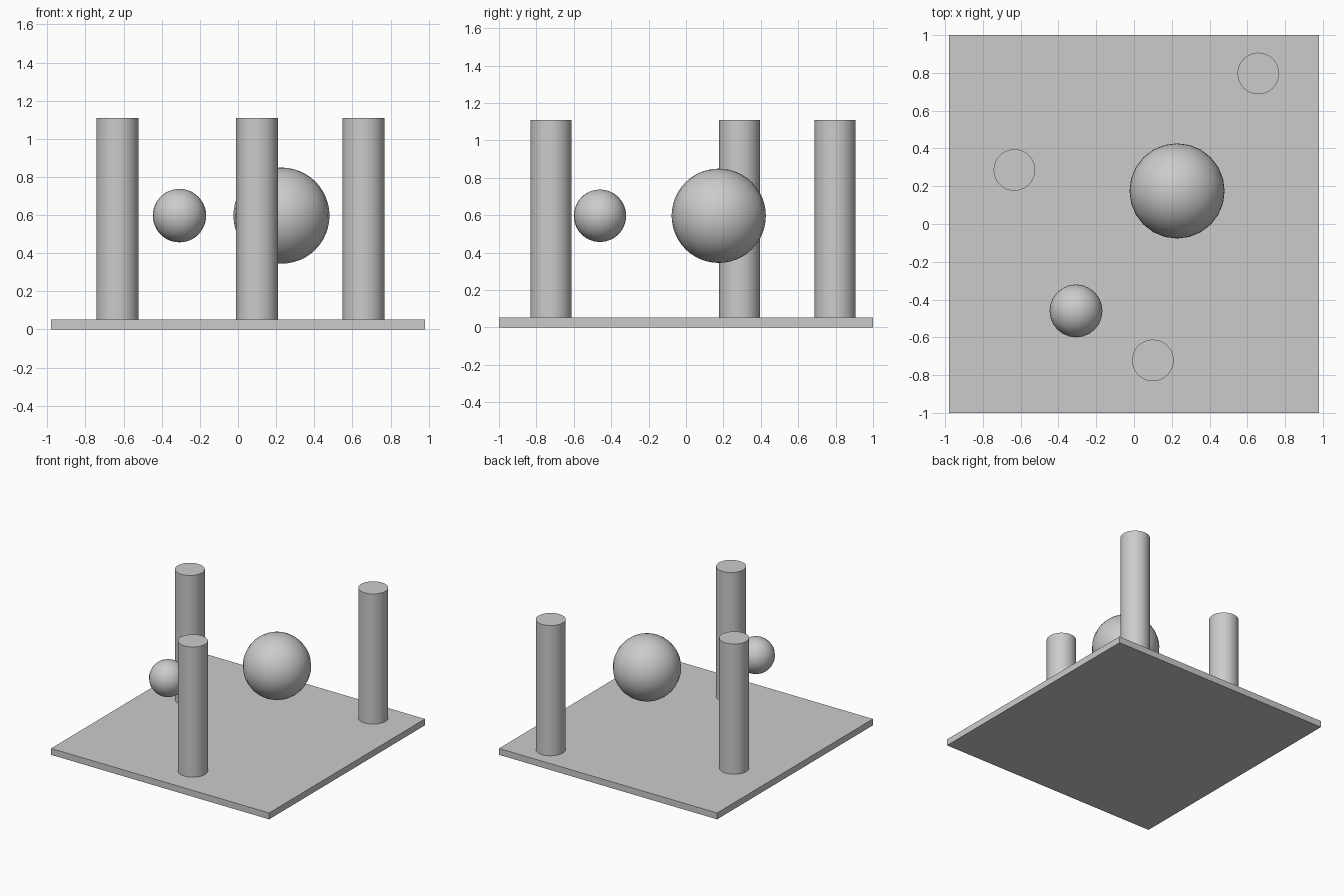
import bpy
import math

if "Cube" in bpy.data.objects:
    bpy.data.objects.remove(bpy.data.objects["Cube"])

GREY = bpy.data.materials.new("light grey")
GREY.diffuse_color = (0.6, 0.6, 0.6, 1.0)
GREY.use_nodes = True
GREY.node_tree.nodes["Principled BSDF"].inputs["Base Color"].default_value = GREY.diffuse_color

BASE_TOP = 0.052
PILLAR_TOP = 1.11


def finish(name, smooth=True):
    obj = bpy.context.object
    obj.name = name
    obj.data.materials.append(GREY)
    if smooth:
        bpy.ops.object.shade_smooth_by_angle(angle=math.radians(40))
    return obj


def pillar(name, x, y):
    height = PILLAR_TOP - BASE_TOP
    bpy.ops.mesh.primitive_cylinder_add(
        vertices=48, radius=0.11, depth=height,
        location=(x, y, BASE_TOP + height / 2))
    finish(name)


def ball(name, x, y, radius):
    bpy.ops.mesh.primitive_uv_sphere_add(
        segments=24, ring_count=24, radius=radius, location=(x, y, 0.597))
    finish(name)


# Flat base plate
bpy.ops.mesh.primitive_cube_add(size=1, location=(0, 0, BASE_TOP / 2))
bpy.context.object.scale = (1.96, 2.0, BASE_TOP)
bpy.ops.object.transform_apply(location=False, rotation=False, scale=True)
finish("base_plate", smooth=False)

# Three standing pillars
pillar("front_pillar", 0.10, -0.722)
pillar("left_pillar", -0.633, 0.286)
pillar("back_right_pillar", 0.658, 0.797)

# Two floating balls
ball("large_ball", 0.228, 0.175, 0.252)
ball("small_ball", -0.307, -0.46, 0.14)
